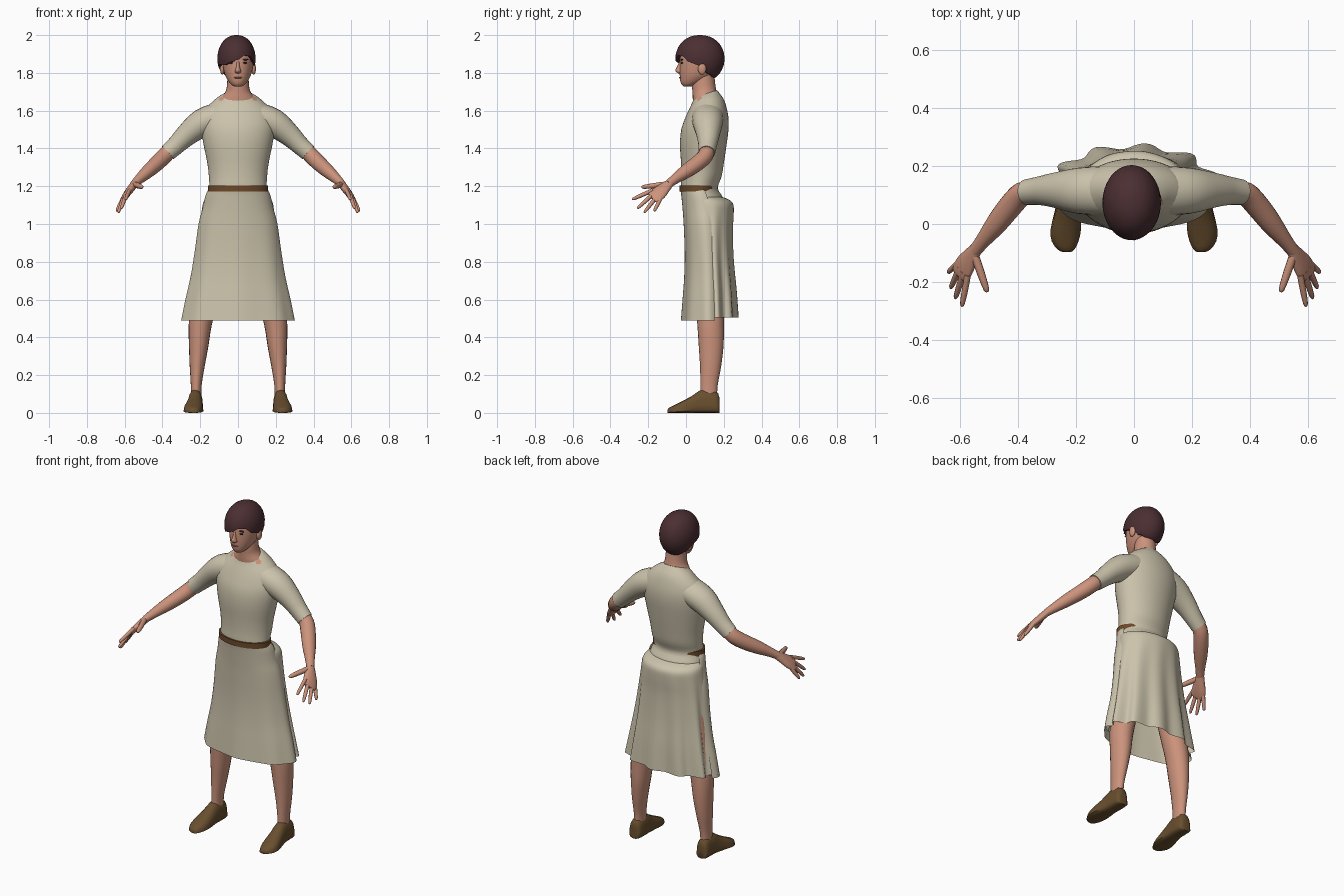
import bpy, bmesh, math
from mathutils import Vector

if "Cube" in bpy.data.objects:
    bpy.data.objects.remove(bpy.data.objects["Cube"])


def mat(name, r, g, b):
    m = bpy.data.materials.new(name)
    m.diffuse_color = (r, g, b, 1)
    m.use_nodes = True
    m.node_tree.nodes["Principled BSDF"].inputs["Base Color"].default_value = m.diffuse_color
    return m


SKIN = mat("skin", .60, .29, .20)
HAIR = mat("dark_hair", .07, .028, .032)
CLOTH = mat("linen", .60, .545, .41)
BELT = mat("belt_leather", .15, .065, .022)
SHOE = mat("shoe_leather", .14, .078, .028)
LIP = mat("lip", .36, .13, .10)
EYE = mat("eye_dark", .03, .02, .018)
TAU = 2 * math.pi


def smooth(rows, k):
    """Catmull-Rom interpolation of number rows, k steps per span."""
    out, n = [], len(rows)
    for i in range(n - 1):
        a, b, c, d = (rows[max(0, min(n - 1, j))] for j in (i - 1, i, i + 1, i + 2))
        for s in range(k):
            t = s / k
            out.append([.5 * (2 * q + (r - p) * t + (2 * p - 5 * q + 4 * r - w) * t * t
                              + (3 * q - p - 3 * r + w) * t ** 3)
                        for p, q, r, w in zip(a, b, c, d)])
    return out + [list(rows[-1])]


def grid(name, rings, mats, closed=True, caps=True, mirror=False):
    """Skin a list of point rings."""
    bm = bmesh.new()
    vs = [[bm.verts.new(p) for p in ring] for ring in rings]
    n = len(vs[0])
    for lo, hi in zip(vs, vs[1:]):
        for j in range(n if closed else n - 1):
            k = (j + 1) % n
            bm.faces.new((lo[j], lo[k], hi[k], hi[j]))
    if caps:
        bm.faces.new(vs[0][::-1])
        bm.faces.new(vs[-1])
    bmesh.ops.recalc_face_normals(bm, faces=bm.faces)
    me = bpy.data.meshes.new(name)
    bm.to_mesh(me)
    bm.free()
    for m in mats:
        me.materials.append(m)
    ob = bpy.data.objects.new(name, me)
    bpy.context.collection.objects.link(ob)
    if mirror:
        ob.modifiers.new("mirror", 'MIRROR')
    return ob


def stack(name, rows, mats, n=32, k=3, tilt=0, **kw):
    """Horizontal rings from rows (z, half width, front y, back y)."""
    rings = []
    rows = smooth(rows, k)
    for i, (z, rx, f, b) in enumerate(rows):
        w = tilt * max(0, (i - len(rows) * .6) / (len(rows) * .4))
        rings.append([(rx * math.cos(TAU * j / n),
                       (f + b) / 2 + (b - f) / 2 * math.sin(TAU * j / n),
                       z + w * math.sin(TAU * j / n)) for j in range(n)])
    return grid(name, rings, mats, **kw)


def tube(name, rows, mats, side=(0, 1, 0), n=16, k=3, mirror=True):
    """Tube along rows (x, y, z, radius along side, other radius)."""
    rows = smooth(rows, k)
    pts = [Vector(r[:3]) for r in rows]
    rings = []
    for i, r in enumerate(rows):
        t = (pts[min(i + 1, len(pts) - 1)] - pts[max(i - 1, 0)]).normalized()
        u = Vector(side)
        u = (u - t * u.dot(t)).normalized()
        v = t.cross(u)
        rings.append([pts[i] + u * r[3] * math.cos(TAU * j / n) + v * r[4] * math.sin(TAU * j / n)
                      for j in range(n)])
    return grid(name, rings, mats, mirror=mirror)


def blob(name, c, r, m, mirror=False):
    rings = [[(c[0] + r[0] * math.cos(TAU * j / 14) * math.sin(p),
               c[1] + r[1] * math.sin(TAU * j / 14) * math.sin(p),
               c[2] - r[2] * math.cos(p)) for j in range(14)]
             for p in (.15 + (math.pi - .3) * i / 8 for i in range(9))]
    return grid(name, rings, [m], mirror=mirror)


# Shirt body, with small bare gaps beside the collar
shirt = stack("shirt", [
    (1.08, .175, -.008, .20), (1.14, .163, -.018, .195), (1.19, .152, -.027, .168),
    (1.25, .154, -.025, .188), (1.32, .162, -.026, .20), (1.42, .182, -.032, .215),
    (1.50, .195, -.025, .225), (1.56, .193, -.005, .225), (1.61, .172, .015, .215),
    (1.65, .132, .032, .20), (1.675, .10, .040, .18), (1.69, .07, .045, .165)],
    [CLOTH, SKIN], n=48, tilt=.02)
for p in shirt.data.polygons:
    if p.center.z > 1.655 and .072 < abs(p.center.x) < .10 and p.center.y < .085:
        p.material_index = 1

# Sleeves
tube("sleeve", [(.10, .115, 1.57, .085, .075), (.19, .115, 1.535, .08, .075),
                (.27, .117, 1.473, .062, .06), (.325, .115, 1.42, .05, .05),
                (.372, .11, 1.378, .044, .046)], [CLOTH], n=24)

# Forearms and hands
tube("forearm", [(.34, .113, 1.41, .038, .04), (.385, .105, 1.365, .041, .042),
                 (.425, .065, 1.325, .042, .041), (.475, .002, 1.28, .038, .036),
                 (.52, -.055, 1.24, .027, .027), (.552, -.095, 1.21, .023, .02)], [SKIN])
across = (.04, .065, -.04)
tube("palm", [(.545, -.085, 1.217, .023, .02), (.565, -.115, 1.19, .034, .02),
              (.585, -.145, 1.163, .044, .018), (.600, -.172, 1.142, .044, .013),
              (.604, -.180, 1.137, .034, .008)], [SKIN], side=across)
fingers = {"index": ((.578, -.195, 1.170), (.595, -.285, 1.130)),
           "middle": ((.593, -.180, 1.153), (.618, -.258, 1.082)),
           "ring": ((.606, -.160, 1.138), (.634, -.222, 1.060)),
           "little": ((.614, -.140, 1.125), (.643, -.168, 1.068)),
           "thumb": ((.548, -.115, 1.210), (.507, -.235, 1.195))}
for label, (a, b) in fingers.items():
    a, b = Vector(a), Vector(b)
    s = .015 if label == "thumb" else .011
    rows = []
    for t, w in ((-.2, 1), (.3, 1), (.65, .9), (.92, .7), (1, .3)):
        rows.append((*a.lerp(b, t), s * w, s * w))
    tube(label + "_finger", rows, [SKIN], side=across, n=8, k=2)

# Belt, sunk into the shirt at the back
stack("belt", [(1.170, .150, -.022, .160), (1.172, .160, -.034, .166),
               (1.203, .160, -.034, .166), (1.205, .150, -.022, .160)], [BELT], n=40, k=1)


def panel(name, rows, a0, a1, amp, k, phase):
    """Draped cloth over an arc, folds deepening towards the hem."""
    rings = []
    for z, rx, f, b in smooth(rows, 4):
        d = amp * max(0, min(1, (1.12 - z) / .6))
        ring = []
        for j in range(65):
            a = math.radians(a0 + (a1 - a0) * j / 64)
            w = 1 + d * math.cos(k * (a - math.radians(phase)))
            ring.append((rx * w * math.cos(a), (f + b) / 2 + (b - f) / 2 * w * math.sin(a), z))
        rings.append(ring)
    return grid(name, rings, [CLOTH], closed=False, caps=False)


# Skirt: front and back panels overlapping at the sides
panel("skirt_front", [
    (1.18, .158, -.030, .17), (1.15, .172, -.025, .19), (1.08, .188, -.018, .21),
    (1.00, .208, -.012, .22), (.85, .228, -.006, .23), (.72, .248, -.008, .24),
    (.60, .274, -.016, .25), (.49, .295, -.024, .26)], 165, 375, .02, 8, 270)
panel("skirt_back", [
    (1.145, .155, -.005, .185), (1.13, .175, -.008, .225), (1.105, .186, -.008, .25),
    (1.05, .194, -.006, .252), (.95, .208, .002, .246), (.80, .228, .006, .250),
    (.65, .252, .004, .262), (.505, .278, .002, .270)], -30, 210, .075, 10.5, 82)

# Legs
tube("leg", [(.11, .11, 1.0, .085, .085), (.145, .115, .80, .085, .08), (.178, .125, .60, .075, .07),
             (.200, .130, .47, .070, .061), (.208, .133, .36, .066, .052), (.216, .130, .25, .056, .040),
             (.221, .122, .15, .046, .029), (.222, .120, .07, .044, .028)], [SKIN], n=20)

# Shoes: flat-soled sections from heel to toe (y, centre x, half width, height)
rings = []
for y, x, w, h in smooth([(.178, .225, .018, .06), (.170, .225, .034, .105), (.13, .224, .038, .122),
                          (.08, .226, .039, .122), (.035, .230, .044, .092), (-.02, .236, .050, .062),
                          (-.06, .238, .044, .042), (-.088, .235, .028, .028), (-.097, .232, .014, .018)], 2):
    ring = []
    for j in range(16):
        c, s = math.cos(TAU * j / 16), math.sin(TAU * j / 16)
        flare = 1.12 if s < 0 else 1
        ring.append((x + w * flare * math.copysign(abs(c) ** .8, c), y,
                     h * (.35 + .65 * s) if s > 0 else h * .35 * (1 - abs(s) ** .5)))
    rings.append(ring)
grid("shoe", rings, [SHOE], mirror=True)

# Neck and head
stack("neck", [(1.62, .10, .04, .18), (1.66, .095, .036, .175), (1.70, .066, .034, .162),
               (1.74, .058, .032, .155), (1.79, .056, .04, .15)], [SKIN], n=24)
stack("head", [(1.728, .020, -.012, .03), (1.737, .034, -.022, .055), (1.755, .050, -.030, .10),
               (1.785, .067, -.033, .145), (1.82, .077, -.034, .168), (1.86, .083, -.033, .182),
               (1.90, .083, -.028, .180), (1.94, .072, -.012, .165), (1.97, .045, .02, .13)],
      [SKIN], n=32)
stack("nose", [(1.798, .010, -.042, -.01), (1.804, .017, -.050, -.01), (1.813, .015, -.057, -.01),
               (1.83, .010, -.049, -.01), (1.86, .008, -.036, -.01)], [SKIN], n=12, k=2)
blob("ear", (.083, .085, 1.822), (.012, .022, .032), SKIN, True)
blob("eye", (.034, -.021, 1.853), (.014, .007, .005), EYE, True)
blob("eyebrow", (.036, -.021, 1.870), (.020, .007, .004), HAIR, True)
blob("mouth", (0, -.029, 1.775), (.021, .008, .005), LIP)

# Hair: a dome whose lower edge follows the hairline, swept to one side in front
hairline = [(-180, 1.835), (-155, 1.845), (-130, 1.842), (-105, 1.858), (-85, 1.870), (-65, 1.892),
            (-45, 1.888), (-25, 1.855), (0, 1.838), (25, 1.795), (60, 1.772), (90, 1.768),
            (120, 1.772), (155, 1.795), (180, 1.835)]


def edge(a):
    for (p, q), (r, s) in zip(hairline, hairline[1:]):
        if p <= a <= r:
            t = (a - p) / (r - p)
            t = t * t * (3 - 2 * t)
            return q + (s - q) * t


rings = []
for i in range(16):
    ring = []
    for j in range(48):
        deg = -180 + 360 * j / 48
        a = math.radians(deg)
        end = math.acos((edge(deg) - 1.875) / .125)
        p = end * max(.02, min(i, 14) / 14)
        s = math.sin(p) ** .9 * (.84 if i == 15 else 1)
        ring.append((-.008 + .101 * s * math.cos(a), .074 + .130 * s * math.sin(a),
                     1.875 + .125 * math.cos(p)))
    rings.append(ring)
hair = grid("hair", rings, [HAIR], caps=False)
bm = bmesh.new()
bm.from_mesh(hair.data)
bmesh.ops.holes_fill(bm, edges=[e for e in bm.edges if e.is_boundary and e.verts[0].co.z > 1.98], sides=60)
bm.to_mesh(hair.data)
bm.free()

# Smooth shading that keeps hard edges
bpy.ops.object.select_all(action='SELECT')
bpy.context.view_layer.objects.active = hair
bpy.ops.object.shade_smooth_by_angle(angle=math.radians(55))
